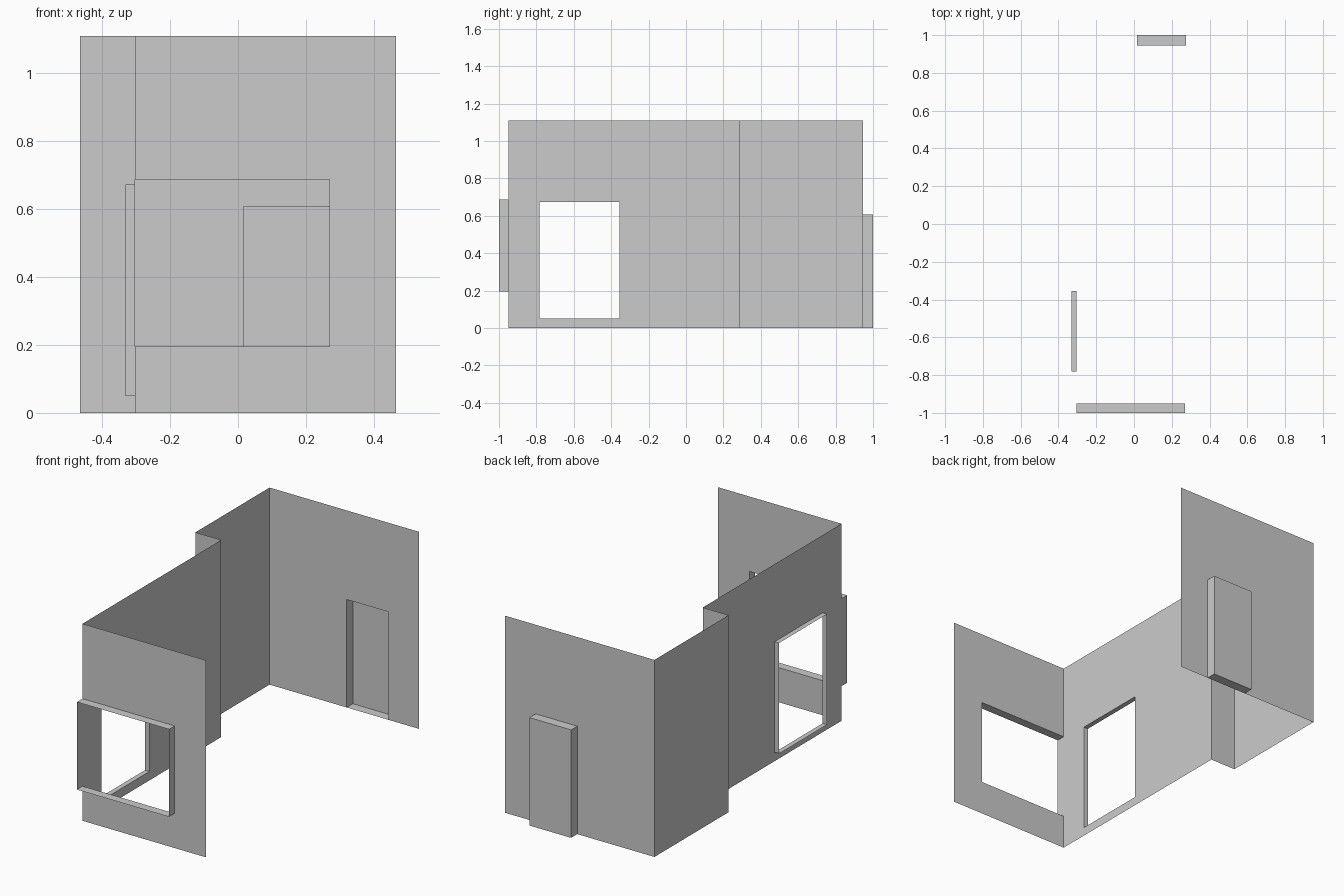
import bpy
import bmesh
from mathutils import Vector

if "Cube" in bpy.data.objects:
    bpy.data.objects.remove(bpy.data.objects["Cube"])

HEIGHT = 1.11
UP = Vector((0, 0, 1))


def make_object(name, quads):
    bm = bmesh.new()
    for quad in quads:
        bm.faces.new([bm.verts.new(p) for p in quad])
    bmesh.ops.remove_doubles(bm, verts=bm.verts, dist=1e-5)
    mesh = bpy.data.meshes.new(name)
    bm.to_mesh(mesh)
    bm.free()
    obj = bpy.data.objects.new(name, mesh)
    bpy.context.collection.objects.link(obj)
    return obj


def wall(name, start, end, opening=None):
    """Flat wall sheet facing the room. opening = (name, u0, u1, z0, z1, depth, closed),
    with u measured along the wall from its start."""
    a, b = Vector((*start, 0)), Vector((*end, 0))
    length = (b - a).length
    along = (b - a).normalized()
    outward = UP.cross(along)

    def rect(u0, u1, z0, z1, offset=0):
        return [a + along * u + UP * z + outward * offset
                for u, z in ((u0, z0), (u1, z0), (u1, z1), (u0, z1))]

    if opening is None:
        make_object(name, [rect(0, length, 0, HEIGHT)])
        return
    part, u0, u1, z0, z1, depth, closed = opening

    # Wall cells around the opening
    us = sorted({0, u0, u1, length})
    zs = sorted({0, z0, z1, HEIGHT})
    make_object(name, [rect(p, q, r, s)
                       for p, q in zip(us, us[1:])
                       for r, s in zip(zs, zs[1:])
                       if (p, r) != (u0, z0)])

    # Reveal around the opening, with a back panel when closed
    inner, outer = rect(u0, u1, z0, z1), rect(u0, u1, z0, z1, depth)
    quads = [(inner[i], inner[(i + 1) % 4], outer[(i + 1) % 4], outer[i])
             for i in range(4)]
    if closed:
        quads.append(outer)
    make_object(part, quads)


# Plan of the room, walked from the front right corner to the back right corner
plan = [(0.465, -0.95), (-0.304, -0.95), (-0.304, 0.285),
        (-0.465, 0.285), (-0.465, 0.945), (0.465, 0.945)]
front_len = plan[0][0] - plan[1][0]

parts = [
    ("front_wall", ("front_window_reveal", 0.195, front_len, 0.195, 0.688, 0.05, False)),
    ("left_wall", ("left_window_reveal", 0.168, 0.595, 0.05, 0.673, 0.028, False)),
    ("step_wall", None),
    ("alcove_wall", None),
    ("back_wall", ("door_recess", 0.481, 0.741, 0, 0.608, 0.055, True)),
]
for (name, opening), start, end in zip(parts, plan, plan[1:]):
    wall(name, start, end, opening)
